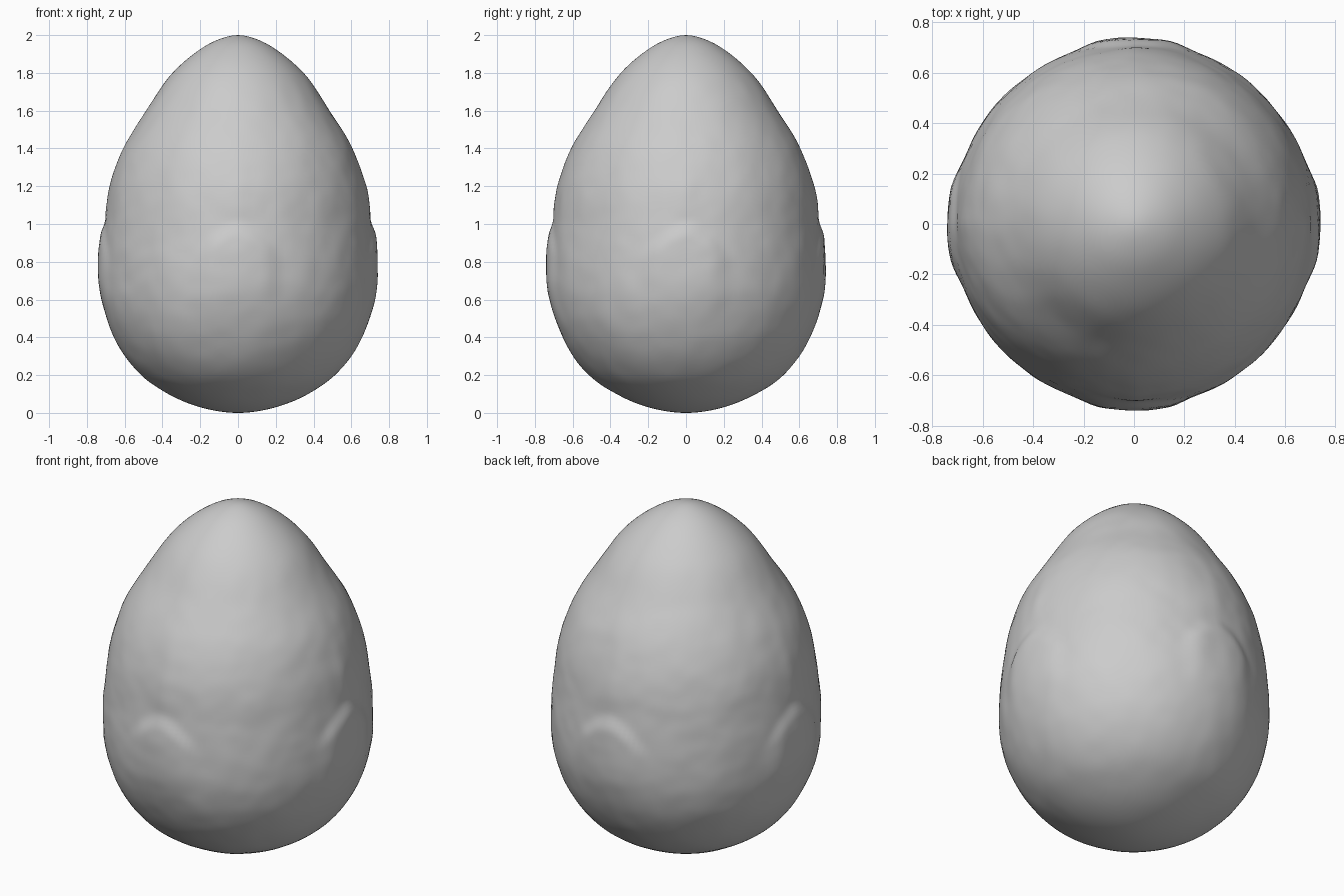
import bpy, bmesh, math
from mathutils import Vector, noise

cube = bpy.data.objects.get("Cube")
if cube:
    bpy.data.objects.remove(cube)

# Stone grey material
grey = bpy.data.materials.new("stone_grey")
grey.use_nodes = True
colour = (0.6, 0.6, 0.6, 1)
grey.diffuse_color = colour
grey.node_tree.nodes["Principled BSDF"].inputs["Base Color"].default_value = colour

# Egg half-profile: (height, radius)
PROFILE = [(0.03, 0.2), (0.1, 0.37), (0.2, 0.515), (0.4, 0.655), (0.6, 0.715),
           (0.8, 0.722), (1.0, 0.705), (1.2, 0.675), (1.4, 0.605), (1.6, 0.485),
           (1.8, 0.345), (1.9, 0.235), (1.97, 0.12)]
RINGS, SIDES = 110, 160


def smooth(t):
    t = max(0.0, min(1.0, t))
    return t * t * (3 - 2 * t)


# Polar form of the profile keeps both poles round
CENTRE = 0.9
polar = [(0.0, CENTRE)]
polar += [(math.atan2(r, CENTRE - z), math.hypot(r, z - CENTRE)) for z, r in PROFILE]
polar.append((math.pi, 2 - CENTRE))


def reach(angle):
    """Distance from the centre to the shell, as a cubic through the profile."""
    i = 0
    while i < len(polar) - 2 and polar[i + 1][0] < angle:
        i += 1

    def slope(k):
        if k in (0, len(polar) - 1):
            return 0.0
        a, b = polar[k - 1], polar[k + 1]
        return (b[1] - a[1]) / (b[0] - a[0])
    (a0, d0), (a1, d1) = polar[i], polar[i + 1]
    h = a1 - a0
    t = (angle - a0) / h
    return (d0 * (1 + 2 * t) * (1 - t) ** 2 + d1 * t * t * (3 - 2 * t)
            + h * t * (1 - t) * (slope(i) * (1 - t) - slope(i + 1) * t))


def relief(angle, turn, z):
    """Four side swellings with a crisp upper lip, plus faint lumps."""
    side = (turn + math.pi / 4) % (math.pi / 2) - math.pi / 4
    across = abs(side) * 0.72
    lip = 1.03 - 1.8 * across ** 2 - 0.25 * across
    swell = smooth((lip - z) / 0.1) * smooth((z - 0.4) / 0.4) * smooth((0.27 - across) / 0.15)
    ridge = math.exp(-(across / 0.05) ** 2) * smooth((z - 1.0) / 0.1) * smooth((1.5 - z) / 0.3)
    p = Vector((math.sin(angle) * math.cos(turn), math.sin(angle) * math.sin(turn), math.cos(angle)))
    lumps = 0.004 * noise.noise(p * 4) + 0.002 * noise.noise(p * 9)
    return 0.018 * swell + 0.004 * ridge + lumps * smooth(math.sin(angle) * 2)


# Egg shell
bm = bmesh.new()
rings = []
for i in range(1, RINGS):
    angle = math.pi * i / RINGS
    ring = []
    for j in range(SIDES):
        turn = 2 * math.pi * j / SIDES
        d = reach(angle)
        z = CENTRE - d * math.cos(angle)
        r = d * math.sin(angle) + relief(angle, turn, z)
        ring.append(bm.verts.new((r * math.cos(turn), r * math.sin(turn), z)))
    rings.append(ring)
bottom = bm.verts.new((0, 0, 0))
top = bm.verts.new((0, 0, 2))
for j in range(SIDES):
    k = (j + 1) % SIDES
    bm.faces.new((bottom, rings[0][k], rings[0][j]))
    bm.faces.new((top, rings[-1][j], rings[-1][k]))
    for low, high in zip(rings, rings[1:]):
        bm.faces.new((low[j], low[k], high[k], high[j]))
bmesh.ops.recalc_face_normals(bm, faces=bm.faces)
for f in bm.faces:
    f.smooth = True

mesh = bpy.data.meshes.new("egg_shell")
bm.to_mesh(mesh)
bm.free()
mesh.materials.append(grey)
egg = bpy.data.objects.new("egg_shell", mesh)
bpy.context.collection.objects.link(egg)
